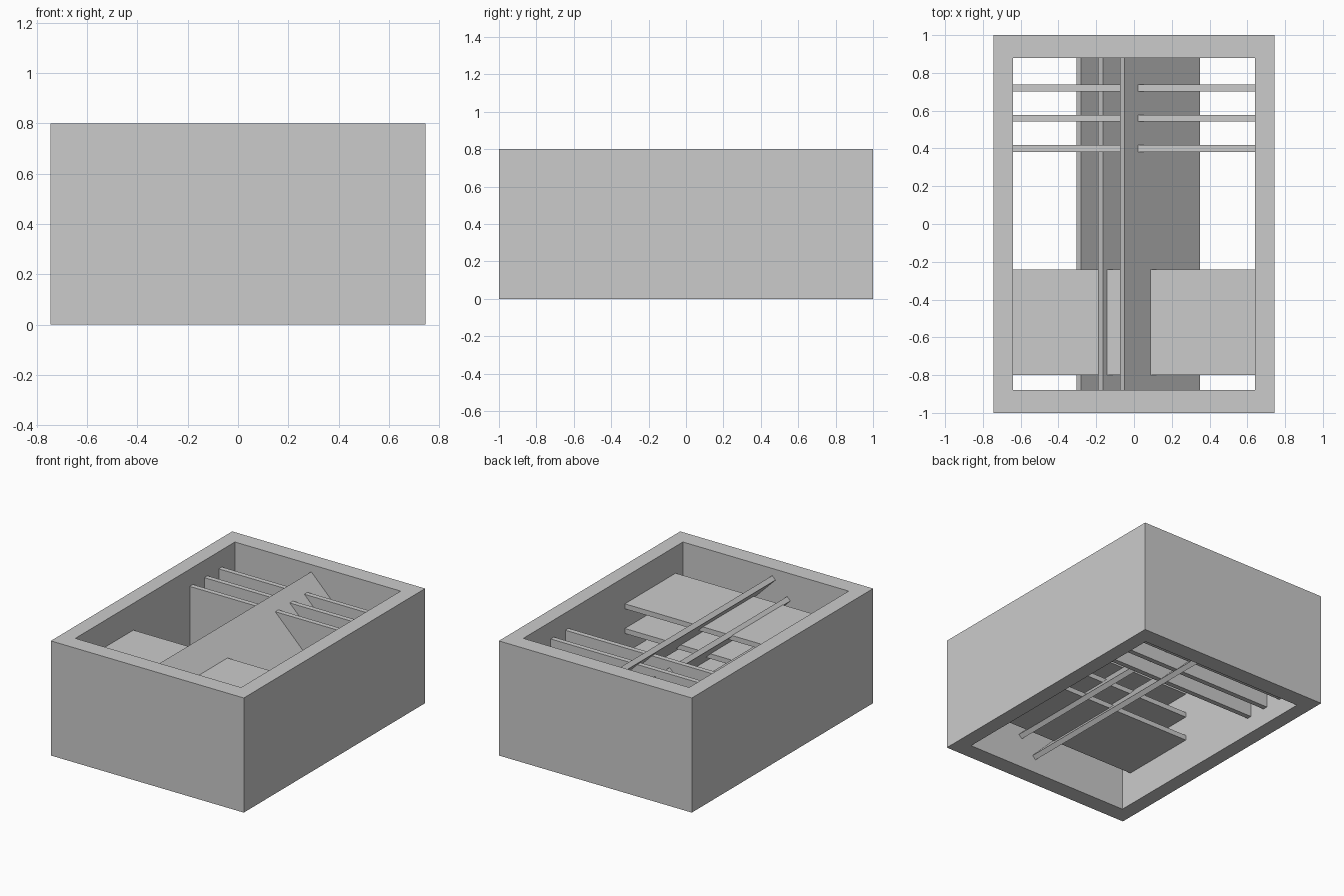
import bpy
import bmesh
from math import radians
from mathutils import Matrix, Vector

cube = bpy.data.objects.get("Cube")
if cube:
    bpy.data.objects.remove(cube, do_unlink=True)

grey = bpy.data.materials.new("plain grey")
grey.use_nodes = True
grey.diffuse_color = (0.6, 0.6, 0.6, 1)
grey.node_tree.nodes["Principled BSDF"].inputs["Base Color"].default_value = (0.6, 0.6, 0.6, 1)

WIDTH, LENGTH, HEIGHT = 1.49, 2.0, 0.8
INNER_X, INNER_Y = 0.64, 0.88
THICK = 0.035


def finish(name, bm):
    bmesh.ops.recalc_face_normals(bm, faces=bm.faces)
    mesh = bpy.data.meshes.new(name)
    bm.to_mesh(mesh)
    bm.free()
    mesh.materials.append(grey)
    obj = bpy.data.objects.new(name, mesh)
    bpy.context.collection.objects.link(obj)
    return obj


def box(name, centre, size, tilt=0):
    bm = bmesh.new()
    place = (Matrix.Translation(centre) @ Matrix.Rotation(tilt, 4, 'Y')
             @ Matrix.Diagonal((*size, 1)))
    bmesh.ops.create_cube(bm, size=1, matrix=place)
    return finish(name, bm)


# Open rectangular casing: four rings joined into a closed wall
bm = bmesh.new()
rings = []
for hx, hy, z in ((WIDTH / 2, LENGTH / 2, 0), (WIDTH / 2, LENGTH / 2, HEIGHT),
                  (INNER_X, INNER_Y, HEIGHT), (INNER_X, INNER_Y, 0)):
    rings.append([bm.verts.new((sx * hx, sy * hy, z))
                  for sx, sy in ((-1, -1), (1, -1), (1, 1), (-1, 1))])
for k in range(4):
    a, b = rings[k], rings[(k + 1) % 4]
    for i in range(4):
        j = (i + 1) % 4
        bm.faces.new((a[i], a[j], b[j], b[i]))
finish("casing", bm)

# Three parallel sloping boards running the full length
normal = Vector((1, 0, 1)).normalized()
slope = 0.4 * 2 ** 0.5
for i in range(3):
    face_middle = Vector((0.15 - 0.115 * i, 0, 0.55 - 0.115 * i))
    box(f"sloping_board_{i + 1}", face_middle - normal * THICK / 2,
        (slope, 2 * INNER_Y, THICK), radians(45))

# Three level shelves near the front
for i in range(3):
    top = 0.613 - 0.172 * i
    box(f"shelf_{i + 1}", (0, -0.52, top - THICK / 2),
        (2 * INNER_X, 0.56, THICK))

# Three upright fins near the back
for i in range(3):
    box(f"upright_fin_{i + 1}", (0, 0.4 + 0.16 * i, 0.4),
        (2 * INNER_X, THICK, 0.56))
